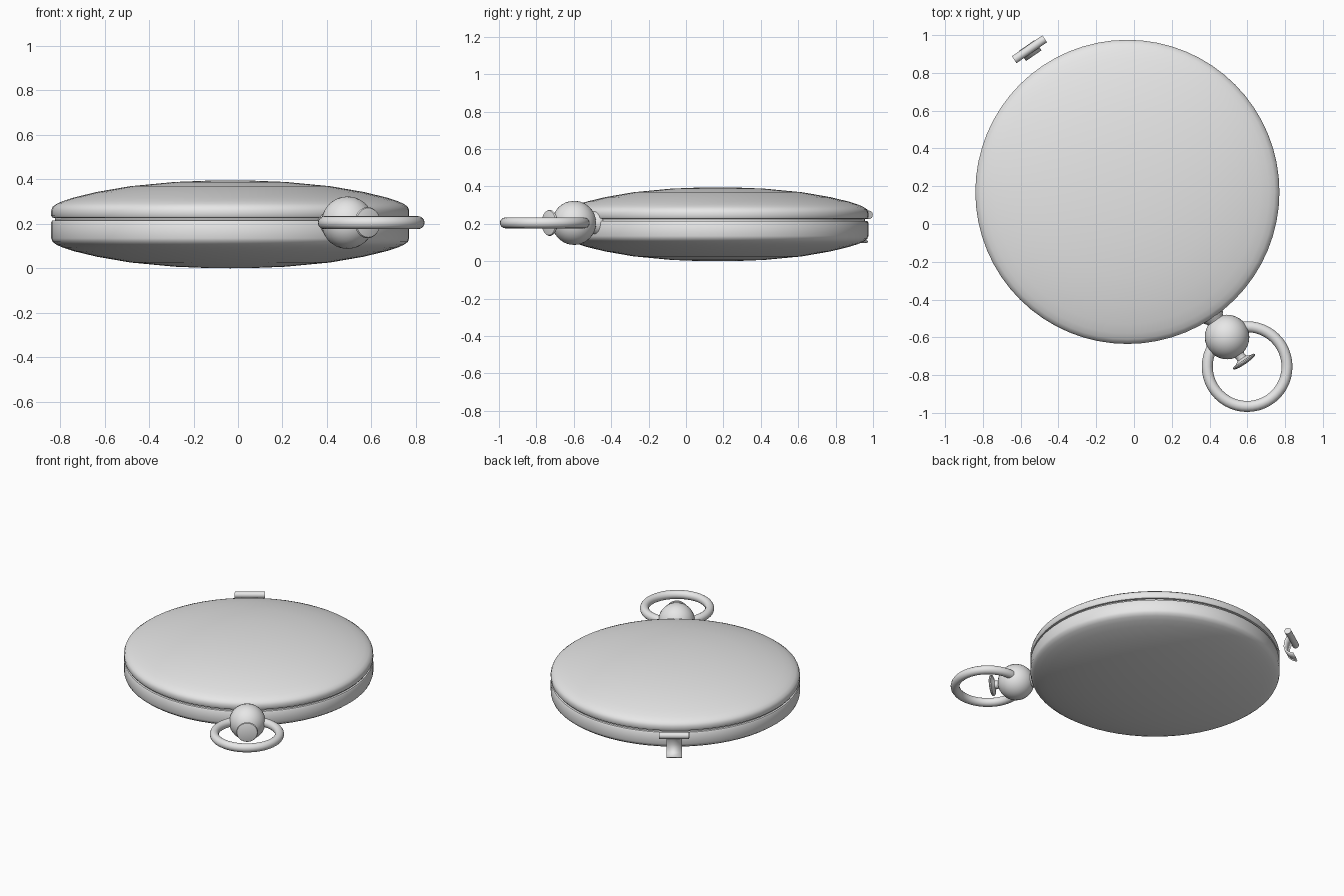
import bpy, bmesh, math
from mathutils import Vector, Matrix

if "Cube" in bpy.data.objects:
    bpy.data.objects.remove(bpy.data.objects["Cube"], do_unlink=True)

metal = bpy.data.materials.new("grey_metal")
metal.use_nodes = True
metal.diffuse_color = (0.8, 0.8, 0.8, 1)
metal.node_tree.nodes["Principled BSDF"].inputs["Base Color"].default_value = (0.8, 0.8, 0.8, 1)

CENTRE = Vector((-0.035, 0.17, 0))      # middle of the case
OUT = Vector((0.566, -0.824, 0)).normalized()   # case centre towards the crown
SIDE = Vector((-OUT.y, OUT.x, 0))
UP = Vector((0, 0, 1))
MID = 0.205                             # height of the crown axis


def frame(x, y, z, origin):
    """Matrix whose local axes are x, y, z, placed at origin."""
    m = Matrix((x, y, z)).transposed().to_4x4()
    m.translation = origin
    return m


def finish(name, bm, matrix, angle=40):
    bmesh.ops.remove_doubles(bm, verts=bm.verts, dist=1e-5)
    bmesh.ops.recalc_face_normals(bm, faces=bm.faces)
    mesh = bpy.data.meshes.new(name)
    bm.to_mesh(mesh)
    bm.free()
    mesh.materials.append(metal)
    ob = bpy.data.objects.new(name, mesh)
    bpy.context.collection.objects.link(ob)
    ob.matrix_world = matrix
    bpy.ops.object.select_all(action='DESELECT')
    ob.select_set(True)
    bpy.context.view_layer.objects.active = ob
    bpy.ops.object.shade_smooth_by_angle(angle=math.radians(angle))
    return ob


def lathe(name, profile, matrix, steps=48, angle=40):
    """Revolve (radius, height) points around local z."""
    bm = bmesh.new()
    verts = [bm.verts.new((r, 0, z)) for r, z in profile]
    edges = [bm.edges.new(p) for p in zip(verts, verts[1:])]
    bmesh.ops.spin(bm, geom=verts + edges, cent=(0, 0, 0), axis=(0, 0, 1),
                   angle=2 * math.pi, steps=steps, use_merge=True)
    return finish(name, bm, matrix, angle)


def on_axis(distance, z=MID):
    return CENTRE + OUT * distance + UP * z


# Case: two shallow domed shells with a narrow groove between them
dome = [(0.788, 0.022), (0.80, 0.024), (0.805, 0.032), (0.805, 0.056), (0.799, 0.072),
        (0.78, 0.086), (0.75, 0.099), (0.70, 0.115), (0.60, 0.139), (0.45, 0.165),
        (0.25, 0.184), (0.10, 0.190), (0, 0.191)]
base = Matrix.Translation(CENTRE)
lathe("front_cover", [(r, z + 0.204) for r, z in dome], base, 64)
back = [(0.788, 0.216), (0.80, 0.214), (0.805, 0.206)]
lathe("back_cover", back + [(r, 0.191 - z) for r, z in dome[3:]], base, 64)
lathe("seam_band", [(0.788, 0.214), (0.788, 0.228)], base, 64)

# Crown: collar, ball and winding button along the outward axis
axis = frame(SIDE, UP, OUT, on_axis(0))
lathe("collar", [(0, 0.770), (0.052, 0.770), (0.060, 0.777), (0.063, 0.792),
                 (0.060, 0.808), (0.052, 0.815), (0.045, 0.840)], axis, 32)
ball = [(0.118 * math.sin(math.pi * i / 16), 0.932 - 0.118 * math.cos(math.pi * i / 16))
        for i in range(17)]
lathe("crown_ball", ball, axis, 32)
lathe("winding_button", [(0.034, 1.035), (0.026, 1.055), (0.028, 1.070), (0.045, 1.080),
                         (0.066, 1.084), (0.070, 1.090), (0.066, 1.097), (0.04, 1.103),
                         (0, 1.105)], axis, 32)

# Bow: flat-lying ring through the crown
tube = [(0.211 + 0.029 * math.cos(math.tau * i / 16), 0.029 * math.sin(math.tau * i / 16))
        for i in range(17)]
lathe("bow_ring", tube, Matrix.Translation(Vector((0.599, -0.755, MID))), 48)

# Hinge: a small pin standing clear of the case, opposite the crown
hinge = frame(-OUT, UP, SIDE, on_axis(-0.916, 0.248))
lathe("hinge_pin", [(0, -0.098), (0.022, -0.098), (0.022, 0.098), (0, 0.098)], hinge, 24)

# Hinge tongue: bent strip hanging from the pin, its tip flaring outwards
path = [(-0.008, 0.0), (-0.028, -0.04), (-0.035, -0.08), (-0.028, -0.112),
        (-0.008, -0.132), (0.022, -0.146)]
bm = bmesh.new()
rows = [[bm.verts.new((x, y, s * 0.05)) for s in (-1, 1)] for x, y in path]
for a, b in zip(rows, rows[1:]):
    bm.faces.new((a[0], a[1], b[1], b[0]))
tongue = finish("hinge_tongue", bm, hinge)
solid = tongue.modifiers.new("thickness", 'SOLIDIFY')
solid.thickness = 0.012
solid.offset = 0
